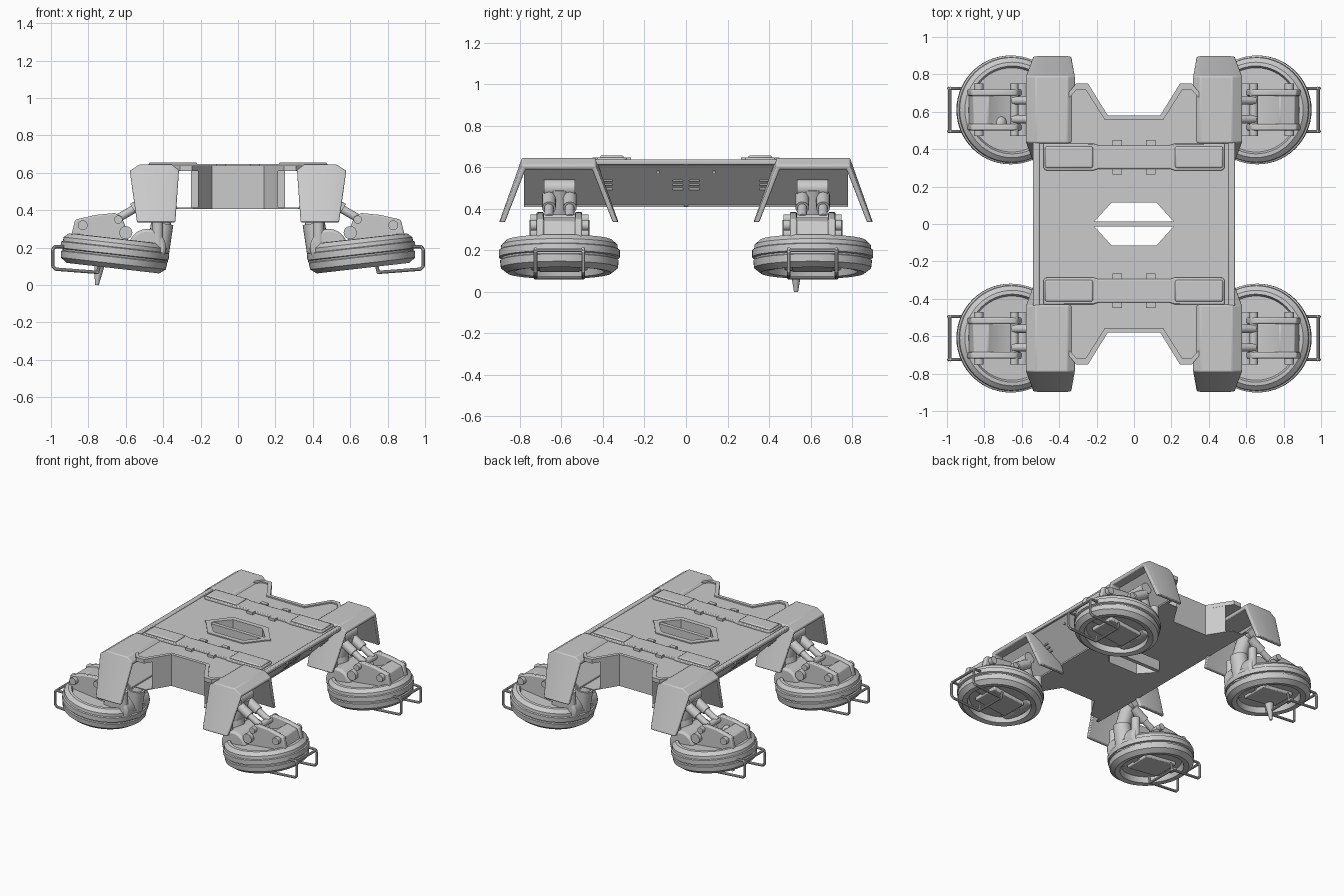
import bpy, bmesh, math
from mathutils import Matrix, Vector

cube = bpy.data.objects.get("Cube")
if cube:
    bpy.data.objects.remove(cube, do_unlink=True)

grey = bpy.data.materials.new("plain grey")
grey.use_nodes = True
grey.diffuse_color = (0.6, 0.6, 0.6, 1)
grey.node_tree.nodes["Principled BSDF"].inputs["Base Color"].default_value = (0.6, 0.6, 0.6, 1)

CORNERS = [(1, 1, "back_left"), (-1, 1, "back_right"), (1, -1, "front_left"), (-1, -1, "front_right")]
ENDS = [(1, 1, "back"), (1, -1, "front")]
SIDES = [(1, 1, "left"), (-1, 1, "right")]


def finish(bm, name, places=None, bevel=0):
    """Make one object for every mirrored place."""
    for sx, sy, tag in places or [(1, 1, "")]:
        part = bm.copy()
        bmesh.ops.transform(part, matrix=Matrix.Diagonal((sx, sy, 1, 1)), verts=part.verts)
        bmesh.ops.recalc_face_normals(part, faces=part.faces)
        mesh = bpy.data.meshes.new(name)
        part.to_mesh(mesh)
        part.free()
        mesh.materials.append(grey)
        ob = bpy.data.objects.new(f"{tag}_{name}" if tag else name, mesh)
        bpy.context.collection.objects.link(ob)
        if bevel:
            mod = ob.modifiers.new("edge", "BEVEL")
            mod.width, mod.segments, mod.limit_method = bevel, 2, "ANGLE"
        bpy.ops.object.select_all(action="DESELECT")
        ob.select_set(True)
        bpy.context.view_layer.objects.active = ob
        bpy.ops.object.shade_smooth_by_angle(angle=math.radians(32))
    bm.free()


def prism(bm, points, vector):
    face = bm.faces.new([bm.verts.new(p) for p in points])
    out = bmesh.ops.extrude_face_region(bm, geom=[face])["geom"]
    bmesh.ops.translate(bm, vec=vector, verts=[v for v in out if isinstance(v, bmesh.types.BMVert)])
    return bm


def plan(points, low, high, bm=None):
    return prism(bm or bmesh.new(), [(x, y, low) for x, y in points], (0, 0, high - low))


def side(points, y0, y1, bm=None):
    return prism(bm or bmesh.new(), [(x, y0, z) for x, z in points], (0, y1 - y0, 0))


def box(x0, x1, y0, y1, z0, z1, bm=None):
    return plan([(x0, y0), (x1, y0), (x1, y1), (x0, y1)], z0, z1, bm)


def rod(bm, a, b, r, r2=None, sides=20):
    a, b = Vector(a), Vector(b)
    turn = (b - a).to_track_quat("Z", "Y").to_matrix().to_4x4()
    bmesh.ops.create_cone(bm, cap_ends=True, segments=sides, radius1=r, radius2=r if r2 is None else r2,
                          depth=(b - a).length, matrix=Matrix.Translation((a + b) / 2) @ turn)
    return bm


def mirrored(half):
    return half + [(-x, y) for x, y in reversed(half)]


def welded(points, low, high):
    """Back half plus its mirrored front half, joined along y = 0."""
    bm = plan(points, low, high)
    plan([(x, -y) for x, y in points], low, high, bm)
    bmesh.ops.remove_doubles(bm, verts=bm.verts, dist=0.0001)
    seam = [f for f in bm.faces if all(abs(v.co.y) < 0.0001 for v in f.verts)]
    bmesh.ops.delete(bm, geom=seam, context="FACES_ONLY")
    return bm


# Deck, core around the central opening, and floor sheet
hole = [(-0.21, 0.015), (-0.12, 0.115), (0.12, 0.115), (0.21, 0.015)]
slot = [(-0.21, 0), *hole, (0.21, 0)]
deck = [(0.535, 0), (0.535, 0.44), (0.36, 0.44), (0.36, 0.69), (0.31, 0.75), (0.245, 0.75), (0.14, 0.58)]
core = [(0.215, 0), (0.215, 0.70), (0.14, 0.58)]
floor = [(0.33, 0), (0.33, 0.74), (0.24, 0.74), (0.14, 0.58)]
finish(welded(mirrored(deck) + slot, 0.61, 0.63), "deck")
finish(welded(mirrored(core) + slot, 0.414, 0.615), "hull_core")
finish(welded(mirrored(floor) + slot, 0.408, 0.414), "hull_floor")

# Sloping hull sides with a centre rib, vents and bolts
slope = [(0.515, 0.615), (0.53, 0.615), (0.335, 0.41), (0.32, 0.41)]
finish(side(slope, -0.78, 0.78), "hull_side", SIDES)
rib = [(x + 0.006, z) for x, z in slope]
finish(side(rib, -0.01, 0.01), "hull_rib", SIDES)
finish(box(0.325, 0.342, -0.78, 0.78, 0.408, 0.42), "hull_lower_lip", SIDES)
bm = bmesh.new()
for y in (0.04, 0.38):
    for z in (0.495, 0.515, 0.535):
        x = 0.335 + (z - 0.41) * 0.95
        box(x - 0.01, x + 0.008, y - 0.025, y + 0.025, z - 0.004, z + 0.004, bm)
rod(bm, (0.48, 0.135, 0.58), (0.505, 0.135, 0.575), 0.008)
finish(bm, "hull_vents", CORNERS)

# Raised border of the opening, and the bar across it
border = [(0.27, 0), (0.24, 0.03), (0.145, 0.15)]
finish(welded(mirrored(border) + slot, 0.625, 0.638), "opening_border")
finish(box(-0.25, 0.25, -0.014, 0.014, 0.41, 0.634), "opening_bar")

# Lip along the notched ends
lip = [(0.36, 0.69), (0.31, 0.75), (0.245, 0.75), (0.14, 0.58)]
lip_in = [(0.36, 0.66), (0.305, 0.72), (0.26, 0.72), (0.155, 0.555)]
loop = mirrored(lip) + list(reversed(mirrored(lip_in)))
finish(plan(loop, 0.625, 0.64), "notch_lip", ENDS)

# Side rails, and cross bars with pads and tabs
finish(box(0.505, 0.54, -0.44, 0.44, 0.612, 0.638), "side_rail", SIDES, 0.006)
bar = [(0.22, 0.285), (0.47, 0.285), (0.485, 0.30), (0.485, 0.43), (0.22, 0.43), (0.19, 0.42)]
finish(plan(mirrored(bar) + [(-0.19, 0.295), (0.19, 0.295)], 0.625, 0.646), "cross_bar", ENDS, 0.006)
bm = bmesh.new()
for x in (-0.09, 0.09):
    for y in (0.28, 0.435):
        box(x - 0.025, x + 0.025, y - 0.015, y + 0.015, 0.628, 0.648, bm)
finish(bm, "cross_bar_tabs", ENDS)
finish(box(0.22, 0.475, 0.30, 0.415, 0.64, 0.656), "cross_bar_pad", CORNERS, 0.008)

# Fenders: an open arch lofted across its width, chamfered on top
bm = bmesh.new()
arch = [(0.325, 0.335), (0.435, 0.645), (0.79, 0.645), (0.90, 0.335)]
inner = [(0.875, 0.335), (0.775, 0.59), (0.45, 0.59), (0.35, 0.335)]
rings = []
for low_x, top_x, drop in ((0.335, 0.315, 0.03), (0.36, 0.355, 0), (0.51, 0.525, 0), (0.54, 0.58, 0.035)):
    ring = []
    for y, z in arch + inner:
        t = (z - 0.335) / 0.31
        z2 = z - drop * (z > 0.64)
        ring.append(bm.verts.new((low_x + (top_x - low_x) * t, 0.61 + (y - 0.61) * (1 - drop * 0.4), z2)))
    rings.append(ring)
for a, b in zip(rings, rings[1:]):
    for i in range(8):
        j = (i + 1) % 8
        bm.faces.new((a[i], a[j], b[j], b[i]))
for ring in (rings[0], rings[-1]):
    for i in range(3):
        bm.faces.new((ring[i], ring[i + 1], ring[6 - i], ring[7 - i]))
finish(bm, "fender", CORNERS, 0.006)

# Hover pods: a lathed ring around a hub, tilted outward
CY = 0.61
tilt = Matrix.Translation((0.66, CY, 0.17)) @ Matrix.Rotation(math.radians(-6.5), 4, "Y")
profile = [(0, -0.035), (0.205, -0.035), (0.215, -0.075), (0.25, -0.08), (0.282, -0.055), (0.286, -0.02),
           (0.278, -0.016), (0.278, -0.008), (0.291, -0.004), (0.291, 0.03), (0.282, 0.034),
           (0.28, 0.055), (0.255, 0.078), (0.235, 0.08), (0.225, 0.06), (0, 0.06)]
bm = bmesh.new()
pts = [bm.verts.new((r, 0, z)) for r, z in profile]
edges = [bm.edges.new(e) for e in zip(pts, pts[1:])]
bmesh.ops.spin(bm, geom=pts + edges, axis=(0, 0, 1), cent=(0, 0, 0), angle=math.tau, steps=56)
bmesh.ops.remove_doubles(bm, verts=bm.verts, dist=0.0005)
bm.transform(tilt)
finish(bm, "pod_ring", CORNERS)

# Blocks recessed in the underside
bm = box(-0.13, 0.13, -0.10, 0.10, -0.06, -0.03)
box(-0.20, 0.20, -0.03, 0.03, -0.05, -0.03, bm)
bm.transform(tilt)
finish(bm, "pod_underside", CORNERS, 0.006)

# Hub on top of the pod: side cheeks, centre block and cross pins
cheek = [(0.58, 0.21), (0.60, 0.31), (0.625, 0.37), (0.66, 0.385), (0.76, 0.375), (0.87, 0.35), (0.895, 0.25)]
bm = bmesh.new()
for s in (-1, 1):
    side(cheek, CY + s * 0.075, CY + s * 0.11, bm)
finish(bm, "hub_cheeks", CORNERS, 0.008)
block = [(0.60, 0.2), (0.62, 0.28), (0.70, 0.30), (0.78, 0.36), (0.86, 0.34), (0.89, 0.25)]
finish(side(block, CY - 0.08, CY + 0.08), "hub_block", CORNERS, 0.006)
bm = bmesh.new()
for x, z, r in ((0.64, 0.35, 0.022), (0.83, 0.32, 0.026), (0.60, 0.28, 0.035)):
    rod(bm, (x, CY - 0.14, z), (x, CY + 0.14, z), r)
finish(bm, "hub_pins", CORNERS)

# Ankle housing and leg up into the fender
bm = rod(bmesh.new(), (0.485, CY - 0.14, 0.2), (0.485, CY + 0.14, 0.2), 0.1, sides=28)
finish(bm, "ankle_housing", CORNERS, 0.015)
bm = bmesh.new()
for s in (-1, 1):
    rod(bm, (0.43, CY + s * 0.115, 0.2), (0.43, CY + s * 0.115, 0.345), 0.03)
rod(bm, (0.435, CY, 0.13), (0.405, CY, 0.33), 0.06)
rod(bm, (0.405, CY, 0.31), (0.465, CY, 0.5), 0.05)
rod(bm, (0.465, CY - 0.075, 0.5), (0.465, CY + 0.075, 0.5), 0.04)
finish(bm, "leg", CORNERS)

# Paired struts from fender to hub
bm = bmesh.new()
for s in (-1, 1):
    y = CY + s * 0.05
    rod(bm, (0.46, y, 0.465), (0.56, y, 0.405), 0.033)
    rod(bm, (0.55, y, 0.41), (0.645, y, 0.355), 0.022)
finish(bm, "strut", CORNERS)

# Wire handle on the outer rim
bm = bmesh.new()
wire = [(0.93, 0.205), (0.98, 0.205), (0.99, 0.19), (0.99, 0.10), (0.975, 0.085), (0.75, 0.068), (0.74, 0.11)]
for s in (-1, 1):
    y = CY + s * 0.115
    for (xa, za), (xb, zb) in zip(wire, wire[1:]):
        rod(bm, (xa, y, za), (xb, y, zb), 0.009, sides=10)
        bmesh.ops.create_uvsphere(bm, u_segments=10, v_segments=6, radius=0.009,
                                  matrix=Matrix.Translation((xb, y, zb)))
for x, z in ((0.985, 0.2), (0.75, 0.068)):
    rod(bm, (x, CY - 0.115, z), (x, CY + 0.115, z), 0.009, sides=10)
finish(bm, "handle", CORNERS)

# Single probe below one pod, with its ball cap above
bm = rod(bmesh.new(), (-0.755, 0.53, 0), (-0.735, 0.53, 0.15), 0.01, 0.035)
bmesh.ops.create_uvsphere(bm, u_segments=20, v_segments=12, radius=0.04, matrix=Matrix.Translation((-0.72, 0.54, 0.29)))
finish(bm, "probe")
